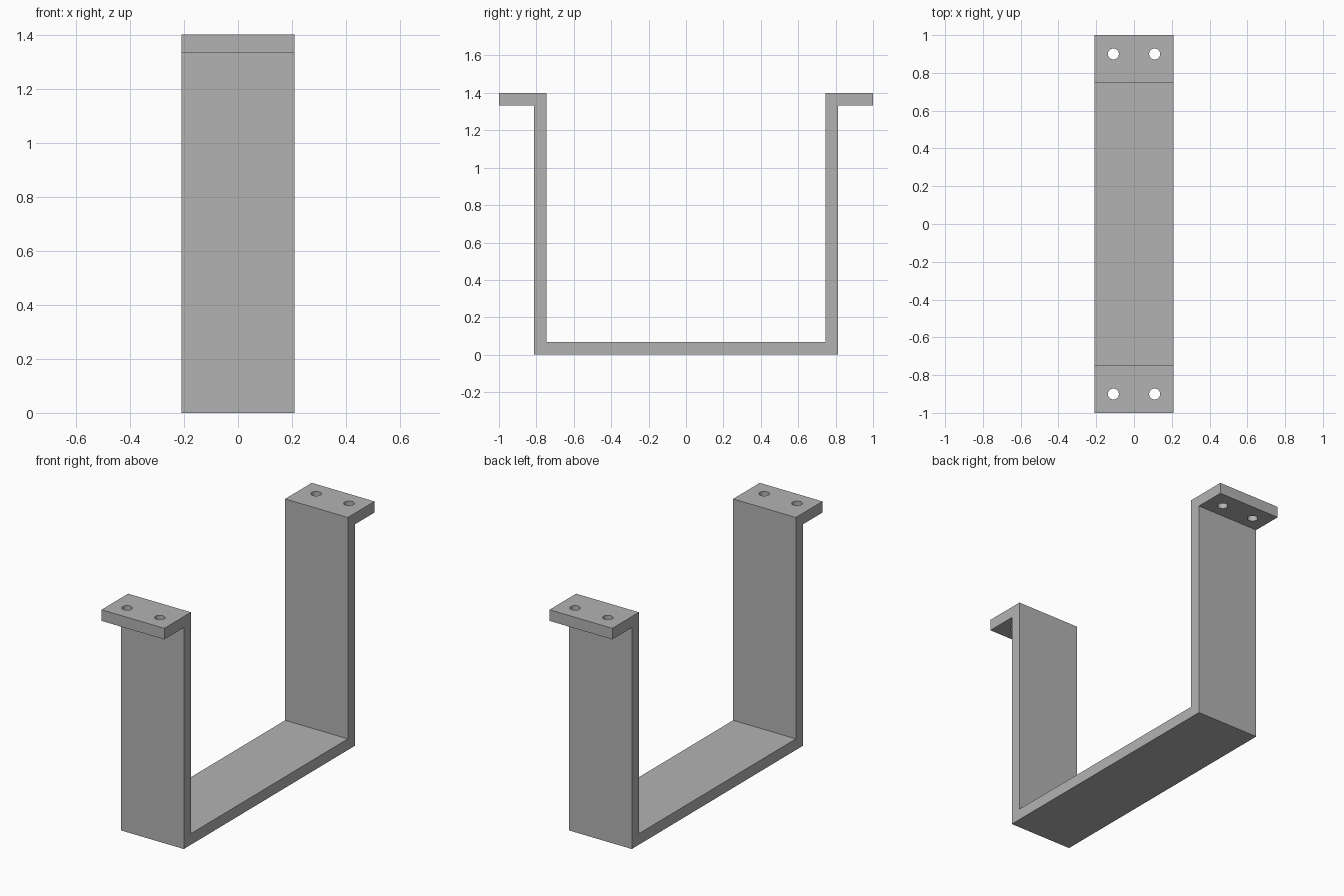
import bpy, bmesh
from mathutils import Matrix

if "Cube" in bpy.data.objects:
    bpy.data.objects.remove(bpy.data.objects["Cube"], do_unlink=True)

HALF_WIDTH, HEIGHT, THICK = 0.209, 1.4, 0.067
INNER, REACH = 0.747, 1.0
OUTER = INNER + THICK
HOLE_X, HOLE_Y, HOLE_R = 0.109, 0.9, 0.029

steel = bpy.data.materials.new("grey_steel")
steel.use_nodes = True
colour = (0.45, 0.45, 0.45, 1)
steel.diffuse_color = colour
steel.node_tree.nodes["Principled BSDF"].inputs["Base Color"].default_value = colour


def make_object(name, bm):
    bmesh.ops.recalc_face_normals(bm, faces=bm.faces)
    mesh = bpy.data.meshes.new(name)
    bm.to_mesh(mesh)
    bm.free()
    mesh.materials.append(steel)
    obj = bpy.data.objects.new(name, mesh)
    bpy.context.collection.objects.link(obj)
    return obj


# Bent strap: half profile in (y, z), mirrored and extruded across the width
half = [(OUTER, 0), (OUTER, HEIGHT - THICK), (REACH, HEIGHT - THICK),
        (REACH, HEIGHT), (INNER, HEIGHT), (INNER, THICK)]
profile = half + [(-y, z) for y, z in reversed(half)]
bm = bmesh.new()
face = bm.faces.new([bm.verts.new((-HALF_WIDTH, y, z)) for y, z in profile])
extruded = bmesh.ops.extrude_face_region(bm, geom=[face])["geom"]
bmesh.ops.translate(bm, vec=(2 * HALF_WIDTH, 0, 0),
                    verts=[v for v in extruded if isinstance(v, bmesh.types.BMVert)])
bracket = make_object("u_bracket", bm)

# Two screw holes through each flange
bm = bmesh.new()
for sx in (-1, 1):
    for sy in (-1, 1):
        bmesh.ops.create_cone(
            bm, cap_ends=True, segments=32, radius1=HOLE_R, radius2=HOLE_R, depth=THICK * 3,
            matrix=Matrix.Translation((sx * HOLE_X, sy * HOLE_Y, HEIGHT - THICK / 2)))
cutter = make_object("screw_hole_cutter", bm)
cutter.hide_render = True

cut = bracket.modifiers.new("screw_holes", "BOOLEAN")
cut.operation = "DIFFERENCE"
cut.solver = "EXACT"
cut.object = cutter
bpy.ops.object.select_all(action="DESELECT")
bracket.select_set(True)
bpy.context.view_layer.objects.active = bracket
bpy.ops.object.modifier_apply(modifier=cut.name)
bpy.data.objects.remove(cutter, do_unlink=True)
bpy.ops.object.shade_smooth_by_angle()
